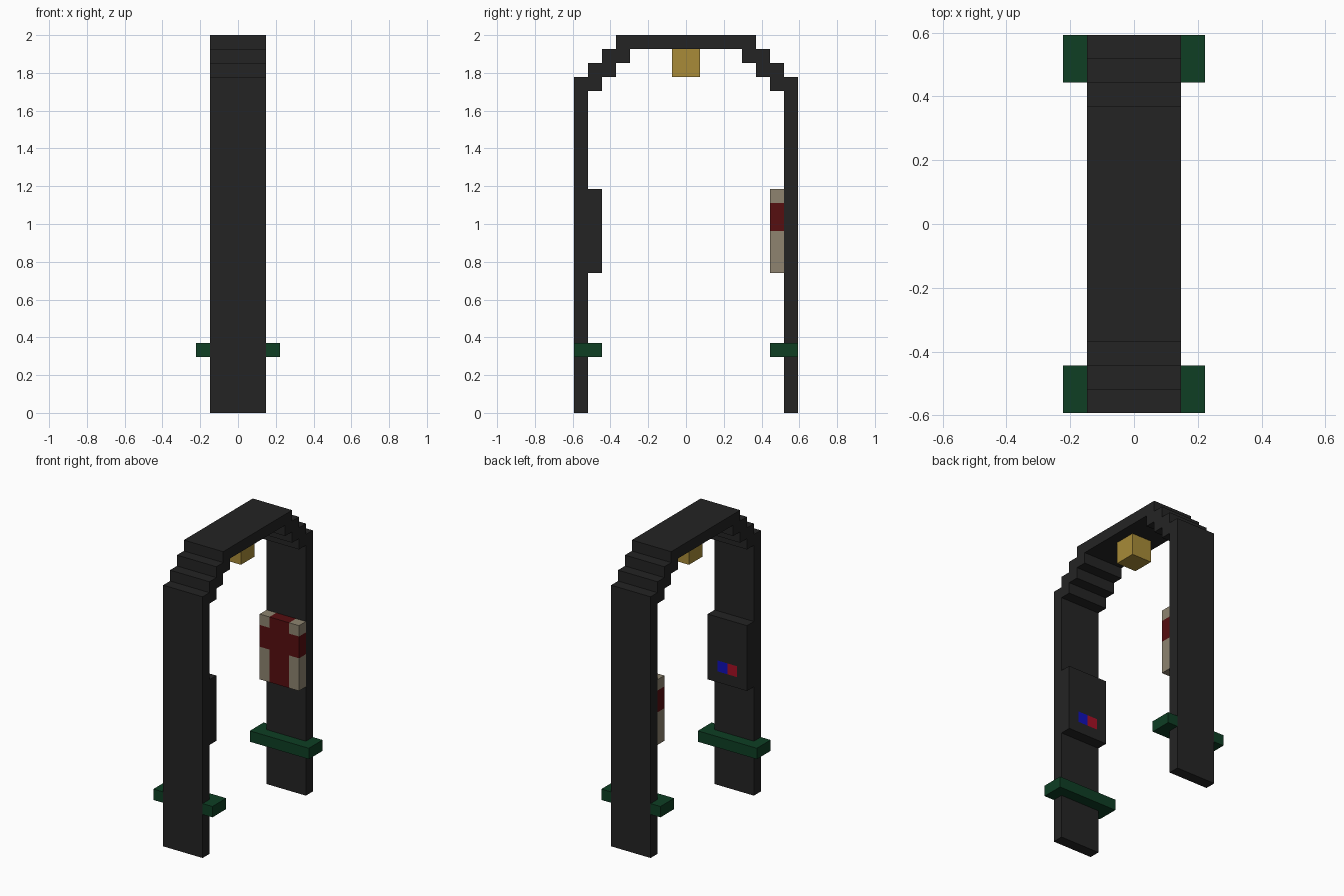
import bpy, bmesh
from mathutils import Vector

if "Cube" in bpy.data.objects:
    bpy.data.objects.remove(bpy.data.objects["Cube"])

U = 2 / 27  # one block of the grid the model is made on


def mat(name, r, g, b):
    lin = [((c / 255 + 0.055) / 1.055) ** 2.4 if c > 10 else c / 255 / 12.92 for c in (r, g, b)]
    m = bpy.data.materials.new(name)
    m.diffuse_color = (*lin, 1)
    m.use_nodes = True
    m.node_tree.nodes["Principled BSDF"].inputs["Base Color"].default_value = m.diffuse_color
    return m


DARK = mat("charcoal", 36, 36, 36)
GREEN = mat("dark green", 14, 62, 36)
GOLD = mat("gold", 168, 139, 56)
CREAM = mat("cream", 142, 132, 112)
RED = mat("dark red", 86, 14, 16)
BLUE = mat("blue", 16, 16, 185)
CRIMSON = mat("crimson", 165, 16, 36)


def finish(name, bm, mats):
    bmesh.ops.recalc_face_normals(bm, faces=bm.faces)
    me = bpy.data.meshes.new(name)
    bm.to_mesh(me)
    bm.free()
    for m in mats:
        me.materials.append(m)
    ob = bpy.data.objects.new(name, me)
    bpy.context.collection.objects.link(ob)
    return ob


def extrude(name, pts, vec, m):
    """Closed outline (in blocks) pushed along vec (in blocks)."""
    bm = bmesh.new()
    f = bm.faces.new([bm.verts.new(Vector(p) * U) for p in pts])
    r = bmesh.ops.extrude_face_region(bm, geom=[f])
    verts = [v for v in r["geom"] if isinstance(v, bmesh.types.BMVert)]
    bmesh.ops.translate(bm, verts=verts, vec=Vector(vec) * U)
    return finish(name, bm, [m])


def box(lo, hi):
    bm = bmesh.new()
    lo, hi = Vector(lo), Vector(hi)
    bmesh.ops.create_cube(bm, size=1)
    for v in bm.verts:
        v.co = Vector((lo[i] + (v.co[i] + 0.5) * (hi[i] - lo[i])) * U for i in range(3))
    return bm


def panel(name, y, xs, zs, mats, rule):
    """Wall panel cut along grid lines, each face coloured by rule(x, z, normal)."""
    bm = box((-2, y, 10), (2, y + 1, 16))
    for axis, cuts in (((1, 0, 0), xs), ((0, 0, 1), zs)):
        for c in cuts:
            geom = bm.verts[:] + bm.edges[:] + bm.faces[:]
            bmesh.ops.bisect_plane(bm, geom=geom, plane_co=Vector(axis) * c * U, plane_no=axis)
    bm.normal_update()
    for f in bm.faces:
        c = f.calc_center_median() / U
        f.material_index = rule(c.x, c.z, f.normal)
    return finish(name, bm, mats)


# Stepped arch: half outline in (y, z), mirrored to the other side
outer = [(8, 0), (8, 24), (7, 24), (7, 25), (6, 25), (6, 26), (5, 26), (5, 27)]
inner = [(4, 26), (4, 25), (5, 25), (5, 24), (6, 24), (6, 23), (7, 23), (7, 0)]
flip = lambda pts: [(-y, z) for y, z in reversed(pts)]
outline = outer + flip(outer) + flip(inner) + inner
extrude("arch", [(-2, y, z) for y, z in outline], (4, 0, 0), DARK)

# Green bands wrapping the inside and sides of each leg
band = [(-3, 6), (3, 6), (3, 8), (2, 8), (2, 7), (-2, 7), (-2, 8), (-3, 8)]
for name, s in (("front_band", -1), ("back_band", 1)):
    extrude(name, [(x, s * y, 4) for x, y in band], (0, 0, 1), GREEN)

# Hanging lamp under the arch
finish("lamp", box((-1, -1, 24), (1, 1, 26)), [GOLD])

# Cream panel with red cross on the back leg
panel("cross_panel", 6, (-1, 1), (13, 15), [CREAM, RED],
      lambda x, z, n: int(abs(x) < 1 or 13 < z < 15))

# Dark panel with two buttons on the front leg
panel("button_panel", -7, (-1, 0, 1), (11, 12), [DARK, BLUE, CRIMSON],
      lambda x, z, n: (1 if x > 0 else 2) if n.y > 0.5 and abs(x) < 1 and 11 < z < 12 else 0)
